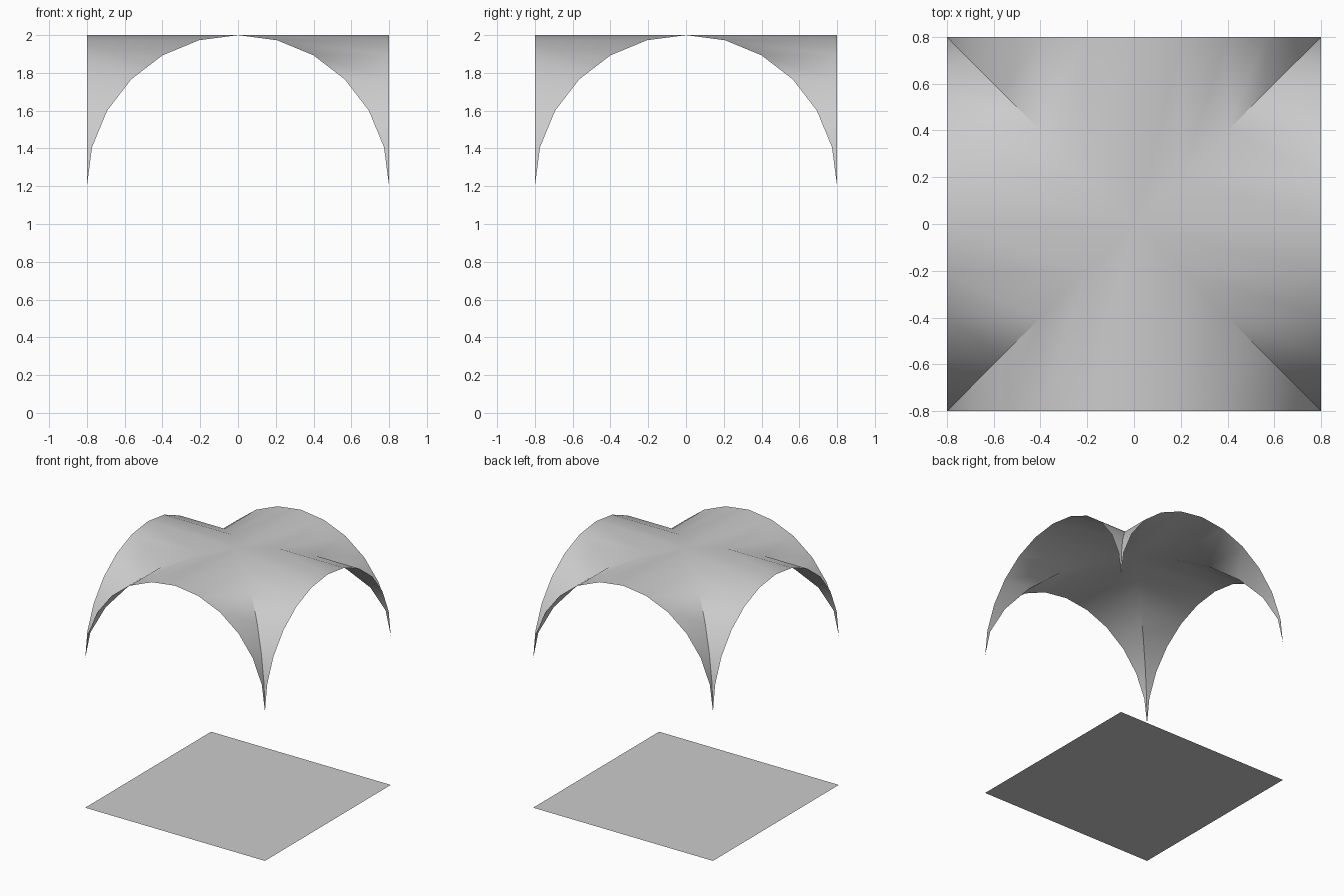
import bpy, bmesh, math

if "Cube" in bpy.data.objects:
    bpy.data.objects.remove(bpy.data.objects["Cube"])

R, SPRING, SEG = 0.8, 1.2, 12   # arch radius, springing height, sides per semicircle


def add_object(name, bm):
    mesh = bpy.data.meshes.new(name)
    bm.to_mesh(mesh)
    bm.free()
    obj = bpy.data.objects.new(name, mesh)
    bpy.context.collection.objects.link(obj)
    return obj


# Groin vault: four webs, each a barrel strip running from the diagonals to its arch
bm = bmesh.new()
arch = [(-R * math.cos(math.pi * i / SEG), SPRING + R * math.sin(math.pi * i / SEG))
        for i in range(SEG + 1)]
for q in range(4):
    c, s = [(1, 0), (0, 1), (-1, 0), (0, -1)][q]
    place = lambda x, y, z: bm.verts.new((c * x - s * y, s * x + c * y, z))
    for (x0, z0), (x1, z1) in zip(arch, arch[1:]):
        pts = [(x0, -R, z0), (x1, -R, z1), (x1, -abs(x1), z1), (x0, -abs(x0), z0)]
        # the end strips meet the corner in a point
        if abs(x1) > R - 1e-5:
            pts.pop(2)
        elif abs(x0) > R - 1e-5:
            pts.pop(3)
        bm.faces.new([place(*p) for p in pts])
bmesh.ops.remove_doubles(bm, verts=bm.verts, dist=1e-4)
vault = add_object("groin_vault", bm)
bpy.context.view_layer.objects.active = vault
vault.select_set(True)
bpy.ops.object.shade_smooth_by_angle(angle=math.radians(40))
vault.select_set(False)

# Floor: a single square sheet under the vault
bm = bmesh.new()
bmesh.ops.create_grid(bm, x_segments=1, y_segments=1, size=R)
add_object("floor", bm)
